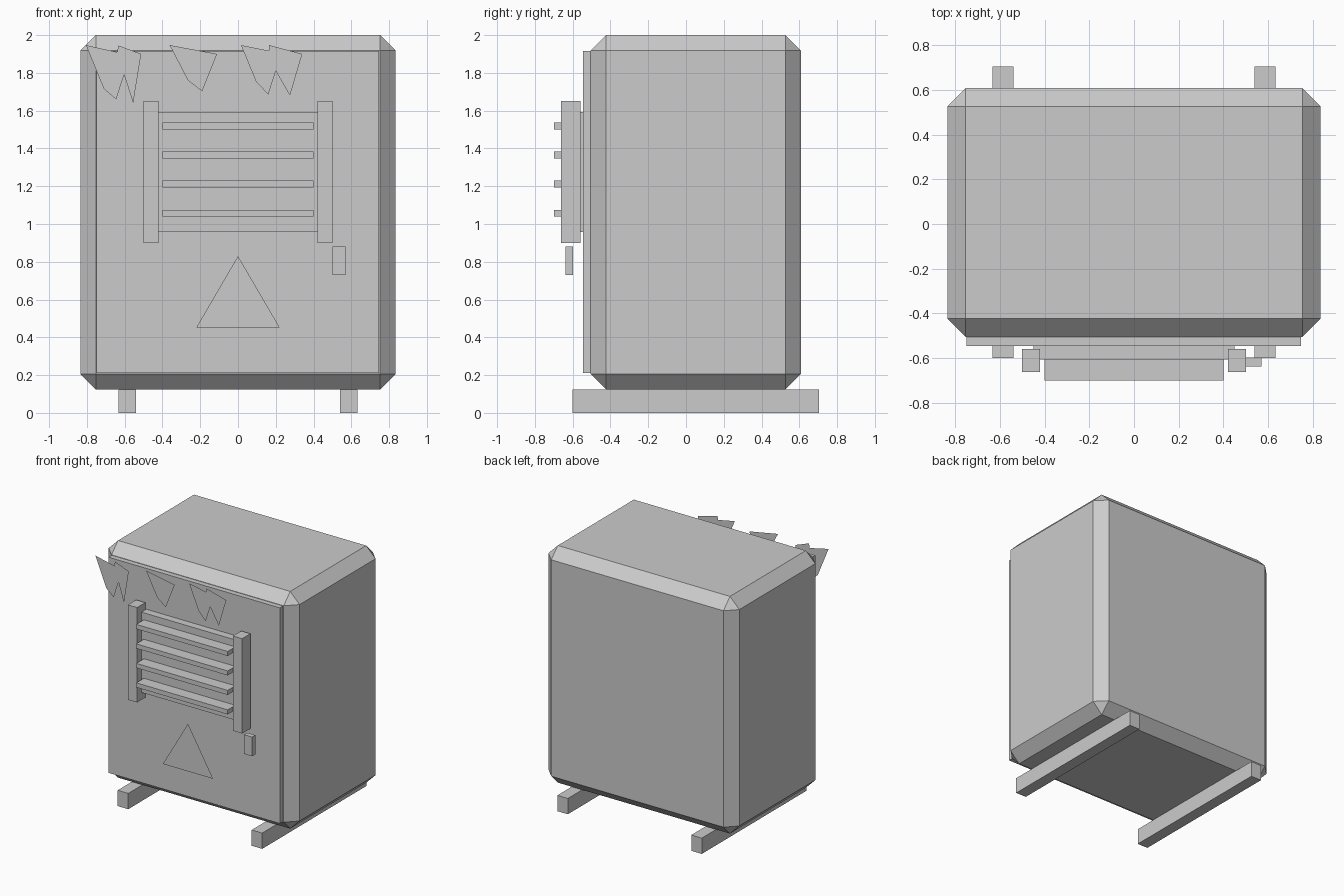
import bpy, bmesh

if "Cube" in bpy.data.objects:
    bpy.data.objects.remove(bpy.data.objects["Cube"])


def make_object(name, bm):
    mesh = bpy.data.meshes.new(name)
    bm.to_mesh(mesh)
    bm.free()
    obj = bpy.data.objects.new(name, mesh)
    bpy.context.collection.objects.link(obj)
    return obj


def box(name, x, y, z):
    """Box from (min, max) ranges on each axis."""
    bm = bmesh.new()
    bmesh.ops.create_cube(bm, size=1)
    for v in bm.verts:
        v.co = [r[0] if c < 0 else r[1] for c, r in zip(v.co, (x, y, z))]
    return make_object(name, bm)


def sheet(name, y, outline):
    """Flat front-facing cut-out from (x, z) points, listed clockwise."""
    bm = bmesh.new()
    bm.faces.new([bm.verts.new((x, y, z)) for x, z in reversed(outline)])
    bmesh.ops.triangulate(bm, faces=bm.faces[:])
    return make_object(name, bm)


# Cabinet with chamfered edges
cabinet = box("cabinet_body", (-.835, .835), (-.505, .608), (.125, 2.0))
bevel = cabinet.modifiers.new("chamfer", 'BEVEL')
bevel.width = .082
bevel.segments = 1

# Door panel
box("door_panel", (-.75, .747), (-.545, -.49), (.21, 1.915))

# Skids and vent side posts, mirrored left and right
for side, s in (("left", -1), ("right", 1)):
    skid_x = sorted((s * .54, s * .632))
    post_x = sorted((s * .42, s * .5))
    box(f"{side}_skid", skid_x, (-.6, .705), (0, .125))
    box(f"{side}_vent_post", post_x, (-.662, -.558), (.9, 1.65))

# Vent backing and slats
box("vent_backing", (-.45, .45), (-.605, -.54), (.957, 1.592))
for i in range(4):
    z = 1.057 + i * .154
    box(f"vent_slat_{i + 1}", (-.4, .4), (-.7, -.6), (z - .018, z + .018))

# Door handle
box("door_handle", (.5, .57), (-.638, -.598), (.73, .882))

# Warning triangle
sheet("warning_triangle", -.625, [(-.22, .453), (0, .83), (.22, .453)])

# Jagged icicle cut-outs along the top
sheet("icicles_left", -.632, [
    (-.805, 1.947), (-.64, 1.91), (-.633, 1.945), (-.513, 1.90),
    (-.555, 1.64), (-.603, 1.79), (-.645, 1.66), (-.71, 1.715)])
sheet("icicles_middle", -.632, [
    (-.362, 1.947), (-.111, 1.90), (-.19, 1.703), (-.265, 1.76)])
sheet("icicles_right", -.632, [
    (.016, 1.947), (.175, 1.915), (.165, 1.947), (.34, 1.90),
    (.275, 1.68), (.20, 1.81), (.16, 1.685), (.095, 1.755)])
